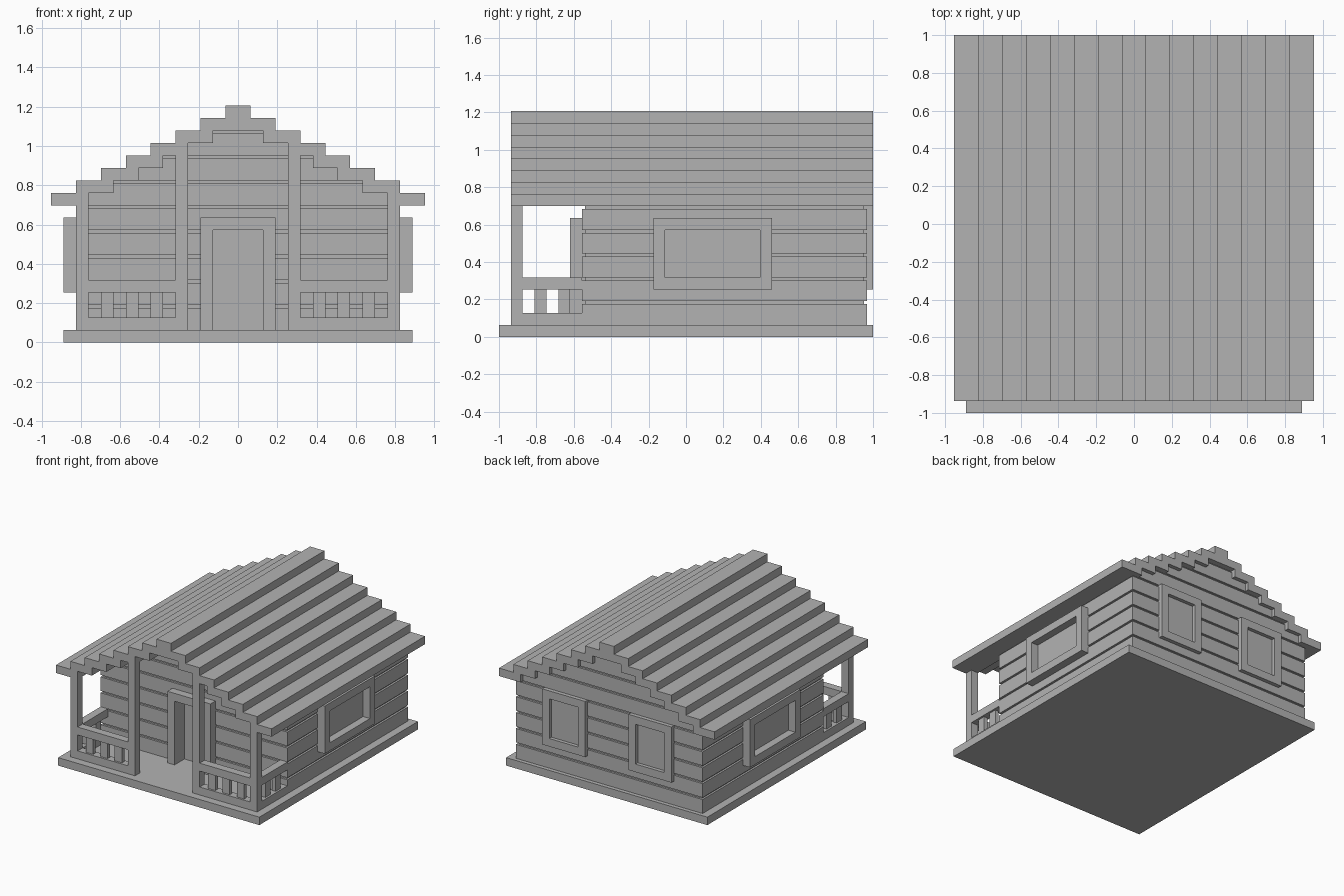
import bpy, bmesh

if "Cube" in bpy.data.objects:
    bpy.data.objects.remove(bpy.data.objects["Cube"], do_unlink=True)

U = 2 / 31.5            # plank thickness, the unit all parts are sized in
FRONT, BACK = -8.75, 15.25   # house wall faces
PORCH = -14.75          # front edge of the porch posts and roof

grey = bpy.data.materials.new("plain_grey")
grey.use_nodes = True
grey.diffuse_color = (0.45, 0.45, 0.45, 1)
grey.node_tree.nodes["Principled BSDF"].inputs["Base Color"].default_value = grey.diffuse_color


def add_prism(bm, outline, z0, z1):
    """Extrude a flat outline (x, y) from z0 to z1."""
    face = bm.faces.new([bm.verts.new((x * U, y * U, z0 * U)) for x, y in outline])
    top = bmesh.ops.extrude_face_region(bm, geom=[face])["geom"]
    verts = [v for v in top if isinstance(v, bmesh.types.BMVert)]
    bmesh.ops.translate(bm, verts=verts, vec=(0, 0, (z1 - z0) * U))


def add_object(name, prisms):
    bm = bmesh.new()
    for outline, z0, z1 in prisms:
        add_prism(bm, outline, z0, z1)
    bmesh.ops.recalc_face_normals(bm, faces=bm.faces)
    mesh = bpy.data.meshes.new(name)
    bm.to_mesh(mesh)
    bm.free()
    mesh.materials.append(grey)
    obj = bpy.data.objects.new(name, mesh)
    bpy.context.collection.objects.link(obj)
    return obj


def box(x0, x1, y0, y1, z0, z1):
    return [(x0, y0), (x1, y0), (x1, y1), (x0, y1)], z0, z1


def mirrored(boxes):
    """Add the copy of each prism on the other side of x = 0."""
    return boxes + [([(-x, y) for x, y in o], a, b) for o, a, b in boxes]


def wall_ring(w, front, back, z0, z1):
    """House layer, with a notch for the door below its lintel."""
    outline = [(w, front), (w, back), (-w, back), (-w, front)]
    if z0 < 9:
        outline += [(-2, front), (-2, FRONT + 1), (2, FRONT + 1), (2, front)]
    return outline, z0, z1


# Floor slab
add_object("floor_slab", [box(-14, 14, -15.75, 15.75, 0, 1)])

# Log walls, stepping in under the roof, with narrow recessed joints
half_widths = [13] * 5 + [12, 8, 4]
logs, joints = [], []
for i, w in enumerate(half_widths):
    z = 1 + 2 * i
    logs.append(wall_ring(w, FRONT, BACK, z, z + 1.75))
    inset = 0.25 if w == 13 else 1
    joints.append(wall_ring(w - inset, FRONT + 0.25, BACK - 0.25, z + 1.75, z + 2))
add_object("wall_logs", logs)
add_object("wall_joints", joints)

# Stepped roof planks
planks = [box(2 * k, 2 * k + 3, PORCH, 15.75, 17 - k, 18 - k) for k in range(1, 7)]
add_object("roof_planks", mirrored(planks))
add_object("roof_upper_plank", [box(-3, 3, PORCH, 15.75, 17, 18)])
add_object("roof_ridge", [box(-1, 1, PORCH, 15.75, 18, 19)])

# Door and its frame
add_object("door", [box(-2, 2, FRONT + 0.95, FRONT + 1.2, 1, 9)])
add_object("door_frame", mirrored([box(2, 3, FRONT - 1, FRONT + 0.5, 1, 9)])
           + [box(-3, 3, FRONT - 1, FRONT + 0.5, 9, 10)])

# Side windows
x0, x1, y0, y1 = 12.5, 14, -2.75, 7.25
add_object("side_window_frames", mirrored([
    box(x0, x1, y0, y1, 4, 5), box(x0, x1, y0, y1, 9, 10),
    box(x0, x1, y0, y0 + 1, 5, 9), box(x0, x1, y1 - 1, y1, 5, 9)]))
add_object("side_window_panes", mirrored([box(x0, 13.04, y0 + 1, y1 - 1, 5, 9)]))

# Back windows
y0, y1 = BACK - 0.5, BACK + 0.5
add_object("back_window_frames", mirrored([
    box(3, 9, y0, y1, 4, 5), box(3, 9, y0, y1, 10, 11),
    box(3, 4, y0, y1, 5, 10), box(8, 9, y0, y1, 5, 10)]))
add_object("back_window_panes", mirrored([box(4, 8, y0, BACK + 0.04, 5, 10)]))

# Porch posts
add_object("porch_posts", mirrored([
    box(4, 5, PORCH, PORCH + 1, 1, 15), box(12, 13, PORCH, PORCH + 1, 1, 11)]))

# Porch rails and balusters
rails, balusters = [], []
for z in (1, 4):
    rails.append(box(5, 12, PORCH, PORCH + 1, z, z + 1))
    rails.append(box(12, 13, PORCH + 1, FRONT, z, z + 1))
for x in (6, 8, 10):
    balusters.append(box(x, x + 1, PORCH + 0.25, PORCH + 0.75, 2, 4))
for y in (PORCH + 2, PORCH + 4):
    balusters.append(box(12.25, 12.75, y, y + 1, 2, 4))
add_object("porch_rails", mirrored(rails))
add_object("porch_balusters", mirrored(balusters))
